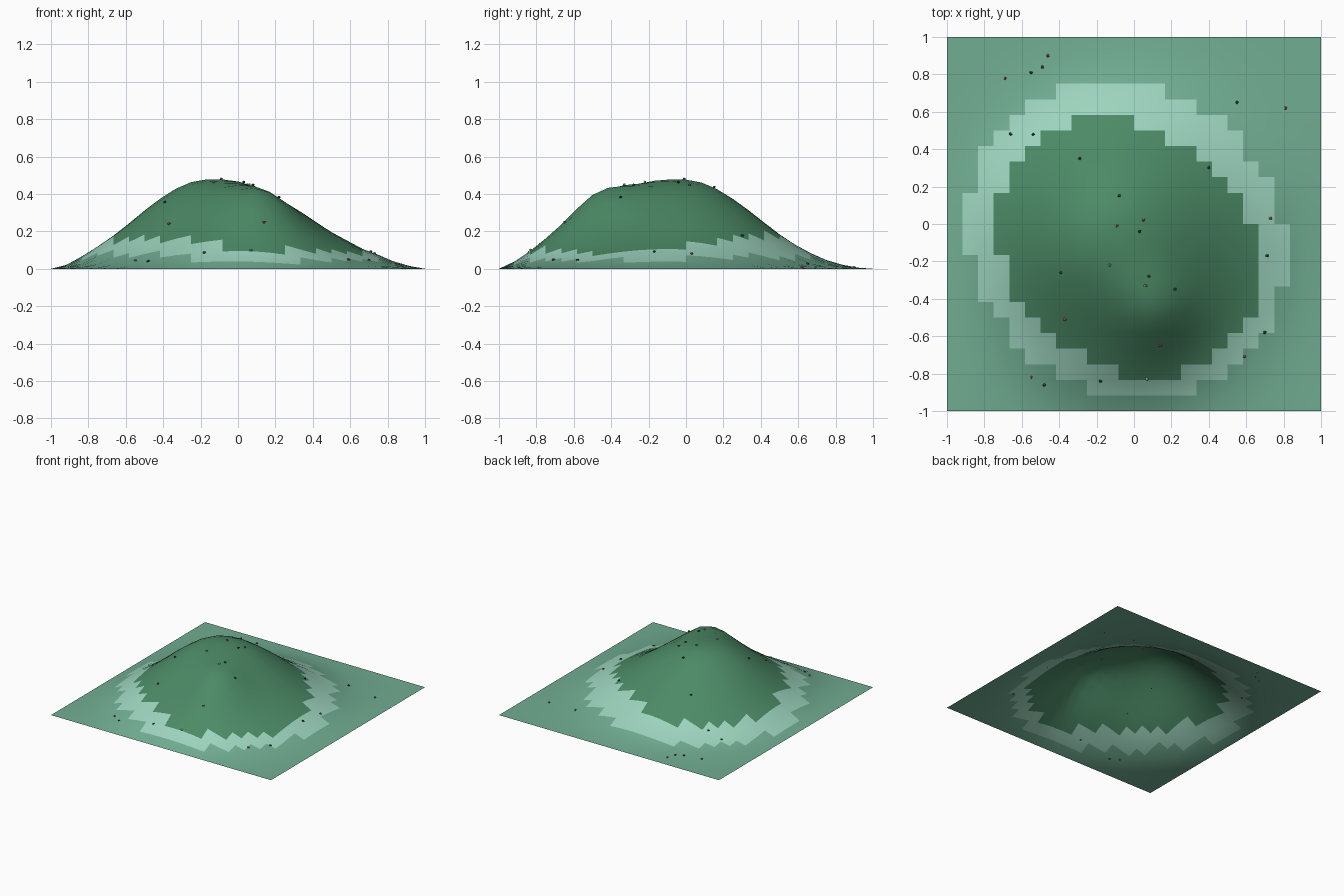
import bpy, bmesh, math, random

if "Cube" in bpy.data.objects:
    bpy.data.objects.remove(bpy.data.objects["Cube"])

random.seed(4)
N = 24


def material(name, rgb):
    m = bpy.data.materials.new(name)
    m.diffuse_color = (*rgb, 1)
    m.use_nodes = True
    m.node_tree.nodes["Principled BSDF"].inputs["Base Color"].default_value = m.diffuse_color
    return m


meadow = material("meadow green", (0.165, 0.418, 0.287))
pale = material("pale green band", (0.337, 0.658, 0.515))
forest = material("deep forest green", (0.072, 0.254, 0.133))
pink = material("dusty red", (0.42, 0.10, 0.13))
leaf = material("dark leaf", (0.03, 0.09, 0.05))

# radial profile of the hill: (distance from peak, height)
PROFILE = [(0, .48), (.07, .475), (.14, .457), (.24, .405), (.38, .30), (.5, .20),
           (.64, .105), (.78, .04), (.9, .013), (1.1, 0), (9, 0)]


def profile(d):
    for (d0, z0), (d1, z1) in zip(PROFILE, PROFILE[1:]):
        if d <= d1:
            return z0 + (z1 - z0) * (d - d0) / (d1 - d0)
    return 0


def height(x, y):
    dx, dy = x + .14, y + .04
    # the hill is stretched toward the front right
    stretch = 1.12 + .17 * math.cos(math.atan2(dy, dx) + math.radians(35))
    z = profile(math.hypot(dx, dy) / stretch)
    # front shoulder
    z += .12 * math.exp(-((x - .13) ** 2 + (y + .48) ** 2) / .048)
    # fade to zero at the square border
    edge = min(1, max(0, 1 - max(abs(x), abs(y))) / .25)
    return z * (1 - (1 - edge) ** 2)


def zone(x, y):
    if math.hypot(x + .04 + .2 * (y + .125), y + .125) < .687:
        return 2
    if math.hypot(x + .042 + .1 * (y + .083), y + .083) < .845:
        return 1
    return 0


# terrain sheet
bm = bmesh.new()
bmesh.ops.create_grid(bm, x_segments=N, y_segments=N, size=1)
for f in bm.faces:
    c = f.calc_center_median()
    f.material_index = zone(c.x, c.y)
    f.smooth = True
for v in bm.verts:
    v.co.z = height(v.co.x, v.co.y)
mesh = bpy.data.meshes.new("hill_terrain")
bm.to_mesh(mesh)
bm.free()
for m in (meadow, pale, forest):
    mesh.materials.append(m)
bpy.context.collection.objects.link(bpy.data.objects.new("hill_terrain", mesh))


# tiny scattered plants
def scatter(name, mat, points):
    bm = bmesh.new()
    for x, y in points:
        made = bmesh.ops.create_icosphere(bm, subdivisions=1, radius=.009)["verts"]
        z = height(x, y) + .004
        for v in made:
            v.co.x += x + random.uniform(-.002, .002)
            v.co.y += y + random.uniform(-.002, .002)
            v.co.z = z + v.co.z * .8
    me = bpy.data.meshes.new(name)
    bm.to_mesh(me)
    bm.free()
    me.materials.append(mat)
    bpy.context.collection.objects.link(bpy.data.objects.new(name, me))


scatter("small_flowers", pink, [(-.69, .78), (-.46, .90), (-.09, -.01), (.05, .02), (-.37, -.51),
                                (.14, -.65), (.59, -.71), (-.55, -.82), (.81, .62), (.73, .03)])
scatter("small_tufts", leaf, [(-.55, .81), (-.49, .84), (-.66, .48), (-.54, .48), (-.29, .35),
                              (.55, .65), (.40, .30), (-.08, .15), (.03, -.04), (-.39, -.26),
                              (.08, -.28), (.22, -.35), (.71, -.17), (.70, -.58), (-.48, -.86),
                              (-.18, -.84)])
scatter("pale_tufts", pale, [(.06, -.33), (-.13, -.22), (.07, -.83)])
